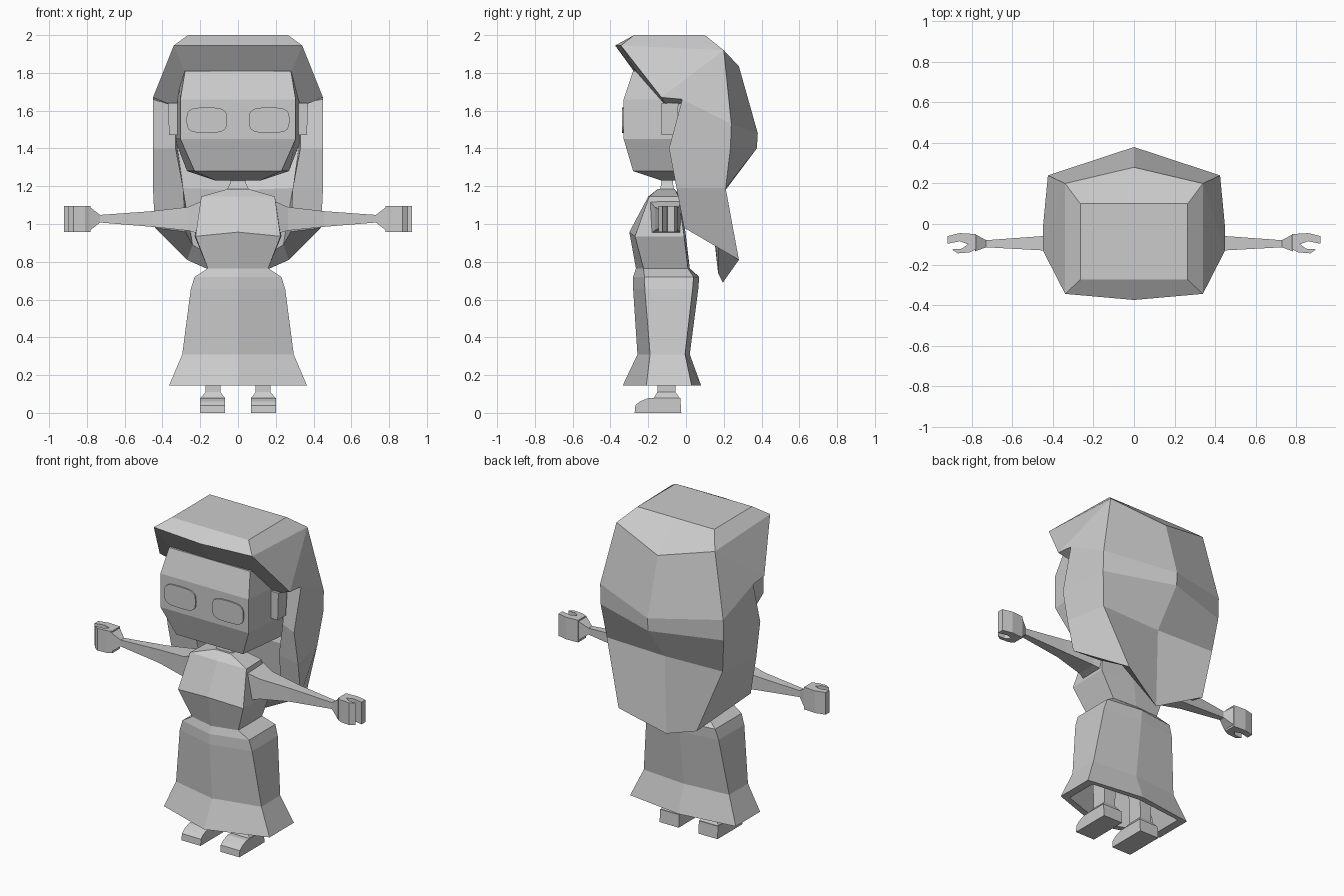
import bpy, bmesh, math

if "Cube" in bpy.data.objects:
    bpy.data.objects.remove(bpy.data.objects["Cube"])

grey = bpy.data.materials.new("plain_grey")
grey.diffuse_color = (0.6, 0.6, 0.6, 1)
grey.use_nodes = True
grey.node_tree.nodes["Principled BSDF"].inputs["Base Color"].default_value = grey.diffuse_color


def build(name, faces):
    """Make an object from half-model faces, mirrored across x = 0."""
    bm = bmesh.new()
    for f in faces:
        pts = [p for i, p in enumerate(f) if p != f[i - 1]]
        if len(pts) < 3:
            continue
        bm.faces.new([bm.verts.new(p) for p in pts])
        bm.faces.new([bm.verts.new((-x, y, z)) for x, y, z in reversed(pts)])
    bmesh.ops.remove_doubles(bm, verts=bm.verts, dist=0.0005)
    bmesh.ops.recalc_face_normals(bm, faces=bm.faces)
    me = bpy.data.meshes.new(name)
    bm.to_mesh(me)
    bm.free()
    me.materials.append(grey)
    ob = bpy.data.objects.new(name, me)
    bpy.context.collection.objects.link(ob)
    return ob


def strip(a, b, closed=False):
    """Quads joining two rows of points."""
    n = len(a)
    return [[a[i], a[(i + 1) % n], b[(i + 1) % n], b[i]]
            for i in range(n if closed else n - 1)]


def loft(rows, closed=False, caps=True):
    faces = []
    for a, b in zip(rows, rows[1:]):
        faces += strip(a, b, closed)
    if caps:
        faces += [rows[0], rows[-1]]
    return faces


def ring(z, fc, fx, fy, bx, by, bc, zc=None):
    """Half ring: front centre, front corner, back corner, back centre."""
    return [(0, fc, zc or z), (fx, fy, z), (bx, by, z), (0, bc, z)]


def box_ring(z, x0, x1, y0, y1):
    return [(x0, y0, z), (x1, y0, z), (x1, y1, z), (x0, y1, z)]


def arm_ring(x, y0, y1, z0, z1):
    return [(x, y0, z0), (x, y1, z0), (x, y1, z1), (x, y0, z1)]


# Head and neck
build("head", loft([
    ring(1.81, -.28, .28, -.28, .32, .05, .05),
    ring(1.66, -.33, .305, -.33, .335, .08, .10),
    ring(1.45, -.33, .305, -.33, .335, .08, .10),
    ring(1.28, -.28, .23, -.28, .27, .04, .04),
    ring(1.23, -.13, .12, -.13, .12, 0, 0)]))
build("neck", loft([ring(1.25, -.13, .035, -.13, .035, -.07, -.07),
                    ring(1.22, -.13, .04, -.13, .04, -.07, -.07),
                    ring(1.17, -.14, .065, -.14, .065, -.06, -.06)]))

# Ears
build("ears", loft([box_ring(1.64, .31, .37, -.13, -.04),
                    box_ring(1.47, .31, .365, -.13, -.05)], closed=True))

# Eyes: thin rounded plates
def eye_ring(y):
    pts = []
    for i in range(20):
        t = 2 * math.pi * i / 20
        c, s = math.cos(t), math.sin(t)
        pts.append((.165 + .108 * math.copysign(abs(c) ** .55, c), y,
                    1.55 + .067 * math.copysign(abs(s) ** .6, s)))
    return pts

build("eyes", loft([eye_ring(-.329), eye_ring(-.338)], closed=True))

# Hair: outer rows run from back centre to back corner to front edge
top = [(0, .10, 2), (.265, .10, 2), (.265, -.275, 2)]
crown = [(0, .28, 1.835), (.34, .20, 1.92), (.34, -.345, 1.945)]
outer = [[(0, .38, 1.48), (.425, .24, 1.53), (.45, -.02, 1.66)],
         [(0, .375, 1.40), (.425, .235, 1.40), (.45, -.09, 1.40)],
         [(0, .21, 1.18), (.40, .21, 1.19), (.45, -.05, 1.19)],
         [(0, .195, .69), (.27, .28, .81), (.44, -.01, .98)]]
inner = [[(0, .27, 1.50), (.32, .15, 1.50), (.33, -.02, 1.64)],
         [(0, .26, 1.40), (.32, .14, 1.40), (.33, -.03, 1.40)],
         [(0, .13, 1.18), (.29, .12, 1.19), (.29, -.01, 1.19)],
         [(0, .17, .74), (.24, .17, .89), (.28, .03, .96)]]
top_mid, brim_mid, temple = (0, -.275, 2), (0, -.375, 1.945), (.45, -.13, 1.67)
under = [(0, -.27, 1.80), (.28, -.26, 1.80), (.33, -.10, 1.62), inner[0][2]]
hair = [top + [top_mid], [top[2], crown[2], brim_mid, top_mid]]
hair += strip(top, crown) + strip(crown[:2], outer[0][:2])
hair += [[crown[1], crown[2], temple], [crown[1], temple, outer[0][2], outer[0][1]]]
hair += loft(outer, caps=False) + loft(inner, caps=False)
hair += strip([r[2] for r in outer], [r[2] for r in inner])   # front rims
hair += strip(outer[-1], inner[-1])                           # bottom rim
hair += strip([brim_mid, crown[2], temple, outer[0][2]], under)
hair.append(under + inner[0][1::-1])
build("hair", hair)

# Torso
build("torso", loft([
    ring(1.185, -.15, .055, -.15, .055, -.06, -.06),
    ring(1.145, -.20, .195, -.195, .19, -.04, -.03),
    ring(.935, -.30, .225, -.27, .23, -.01, .0, .957),
    ring(.765, -.265, .16, -.225, .16, .01, .02)]))

# Arms with wrist flare
build("arms", loft([
    arm_ring(.17, -.20, -.02, .94, 1.13),
    arm_ring(.265, -.165, -.04, .965, 1.09),
    arm_ring(.455, -.13, -.06, .985, 1.068),
    arm_ring(.73, -.115, -.08, 1.008, 1.048),
    arm_ring(.785, -.135, -.05, .965, 1.09)], closed=True))

# Hands: hooked palm, fingers and thumb seen from above
hook = [(.78, -.05), (.86, -.045), (.922, -.06), (.922, -.098), (.86, -.085),
        (.82, -.10), (.85, -.122), (.90, -.125), (.87, -.145), (.81, -.14),
        (.78, -.125)]
build("hands", loft([[(x, y, z) for x, y in hook] for z in (.957, 1.095)],
                    closed=True))

# Skirt: open bell with an inner lining
build("skirt", loft([
    ring(.765, -.265, .16, -.225, .16, .01, .02),
    ring(.72, -.28, .23, -.22, .23, .04, .07),
    ring(.655, -.28, .25, -.218, .25, .035, .065),
    ring(.31, -.257, .295, -.19, .295, -.005, .02),
    ring(.145, -.335, .365, -.21, .365, .03, .08),
    ring(.145, -.295, .315, -.19, .315, .01, .045),
    ring(.31, -.225, .25, -.17, .25, -.025, -.01),
    ring(.60, -.23, .20, -.19, .20, .0, .02)]))

# Legs and feet
build("legs", loft([box_ring(.62, .08, .18, -.155, -.05),
                    box_ring(.145, .093, .172, -.152, -.055),
                    box_ring(.11, .093, .172, -.152, -.055),
                    box_ring(.08, .07, .198, -.17, -.035),
                    box_ring(.05, .07, .198, -.17, -.035)], closed=True))
foot = [(-.272, 0), (-.268, .04), (-.245, .06), (-.20, .078), (-.03, .078), (-.025, 0)]
build("feet", loft([[(x, y, z) for y, z in foot] for x in (.068, .2)], closed=True))
